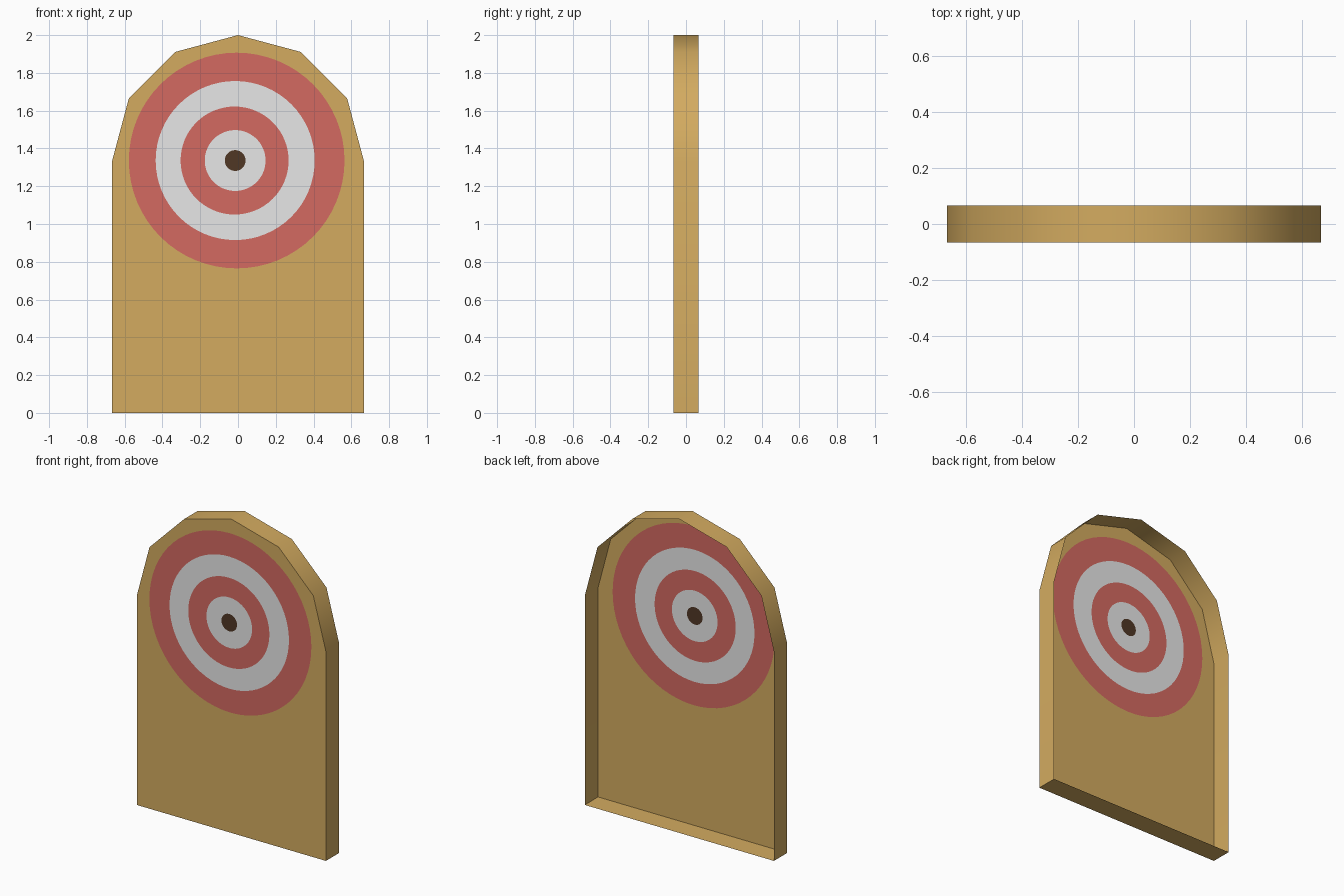
import bpy, bmesh, math

if "Cube" in bpy.data.objects:
    bpy.data.objects.remove(bpy.data.objects["Cube"])

FRONT, BACK = -0.0667, 0.0667
R, ZC = 0.6667, 1.3333
SEG = 64


def srgb(r, g, b):
    return tuple(((c / 255 + 0.055) / 1.055) ** 2.4 for c in (r, g, b)) + (1.0,)


def material(name, colour):
    m = bpy.data.materials.new(name)
    m.diffuse_color = colour
    m.use_nodes = True
    m.node_tree.nodes["Principled BSDF"].inputs["Base Color"].default_value = m.diffuse_color
    return m


mats = [material("tan_wood", srgb(211, 171, 96)),
        material("target_red", srgb(212, 106, 97)),
        material("target_white", srgb(231, 231, 231)),
        material("dark_brown", srgb(80, 55, 37))]

bm = bmesh.new()


def face(verts, mat):
    f = bm.faces.new(verts)
    f.material_index = mat
    f.smooth = True
    return f


# arched outline: straight sides and half a twelve-sided arch
outline = [(-R, 0), (R, 0)] + [
    (R * math.cos(math.radians(a)), ZC + R * math.sin(math.radians(a)))
    for a in range(0, 181, 30)]
front = [bm.verts.new((x, FRONT, z)) for x, z in outline]
back = [bm.verts.new((x, BACK, z)) for x, z in outline]
n = len(front)

# rim walls; the back is left open
for i in range(n):
    j = (i + 1) % n
    face((front[i], back[i], back[j], front[j]), 0)

# target circles: centre x, radius, material of the band inside
rings = [(-0.007, 0.571, 1), (-0.015, 0.421, 2), (-0.018, 0.286, 1),
         (-0.015, 0.161, 2), (-0.015, 0.055, 3)]
loops = []
for cx, r, _ in rings:
    loops.append([bm.verts.new((cx + r * math.cos(t), FRONT, 1.336 + r * math.sin(t)))
                  for t in (2 * math.pi * k / SEG for k in range(SEG))])
for (_, _, mat), outer, inner in zip(rings, loops, loops[1:]):
    for i in range(SEG):
        j = (i + 1) % SEG
        face((outer[i], outer[j], inner[j], inner[i]), mat)
face(loops[-1], 3)

# front panel around the target
edges = [bm.edges.get((lp[i], lp[(i + 1) % len(lp)]))
         for lp in (front, loops[0]) for i in range(len(lp))]
res = bmesh.ops.triangle_fill(bm, use_beauty=True, use_dissolve=False,
                              edges=edges, normal=(0, -1, 0))
for f in res["geom"]:
    if isinstance(f, bmesh.types.BMFace):
        f.material_index = 0
        f.smooth = True

# all panel faces look forward, rim faces look outward
bm.normal_update()
for f in bm.faces:
    c = f.calc_center_median()
    if abs(c.y - FRONT) < 1e-4:
        flip = f.normal.y > 0
    else:
        flip = f.normal.x * c.x + f.normal.z * (c.z - 1.0) < 0
    if flip:
        f.normal_flip()
bm.normal_update()

# smooth arch, crisp corners
for e in bm.edges:
    if len(e.link_faces) == 2:
        e.smooth = e.calc_face_angle(0) < math.radians(40)

mesh = bpy.data.meshes.new("target_board")
bm.to_mesh(mesh)
bm.free()
for m in mats:
    mesh.materials.append(m)
board = bpy.data.objects.new("target_board", mesh)
bpy.context.collection.objects.link(board)
